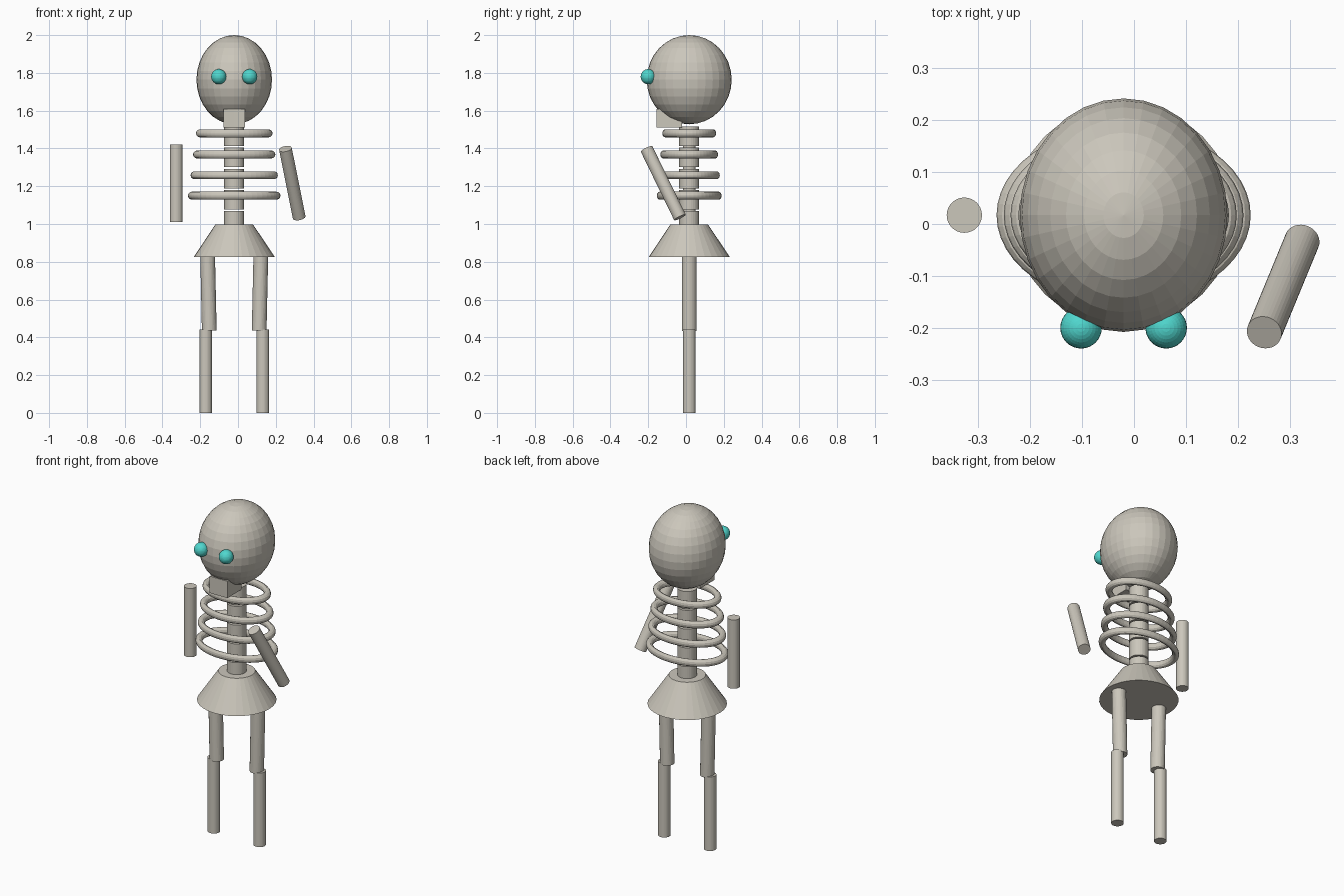
import bpy, math
from mathutils import Vector

if "Cube" in bpy.data.objects:
    bpy.data.objects.remove(bpy.data.objects["Cube"])

CX, CY = -0.02, 0.017   # body axis


def material(name, rgb):
    m = bpy.data.materials.new(name)
    m.diffuse_color = (*rgb, 1)
    m.use_nodes = True
    m.node_tree.nodes["Principled BSDF"].inputs["Base Color"].default_value = m.diffuse_color
    return m


bone = material("bone", (0.60, 0.57, 0.50))
teal = material("teal", (0.08, 0.68, 0.62))


def finish(name, mat, scale=(1, 1, 1)):
    ob = bpy.context.object
    ob.name = name
    ob.scale = scale
    ob.data.materials.append(mat)
    return ob


def ball(name, loc, radii, mat):
    bpy.ops.mesh.primitive_uv_sphere_add(segments=32, ring_count=16, radius=1, location=loc)
    return finish(name, mat, radii)


def rod(name, a, b, r):
    a, b = Vector(a), Vector(b)
    bpy.ops.mesh.primitive_cylinder_add(vertices=32, radius=r, depth=(b - a).length,
                                        location=(a + b) / 2)
    ob = finish(name, bone)
    ob.rotation_euler = (b - a).to_track_quat('Z', 'Y').to_euler()
    return ob


# Head, eyes and jaw
ball("head", (CX, CY, 1.764), (0.2, 0.225, 0.236), bone)
for side in (-1, 1):
    ball("eye", (CX + side * 0.082, -0.2, 1.78), (0.04, 0.04, 0.04), teal)
bpy.ops.mesh.primitive_cube_add(size=1, location=(CX, -0.088, 1.56))
finish("jaw", bone, (0.116, 0.134, 0.10))

# Spine segments
for i in range(5):
    z = 0.965 + i * 0.112
    rod("vertebra", (CX, CY, z), (CX, CY, z + 0.103), 0.053)

# Flattened rib rings, wider towards the bottom
for z, r in ((1.48, 0.203), (1.368, 0.218), (1.258, 0.231), (1.15, 0.245)):
    bpy.ops.mesh.primitive_torus_add(major_segments=48, minor_segments=12,
                                     major_radius=r - 0.021, minor_radius=0.021,
                                     location=(CX, CY, z))
    finish("rib", bone, (1, 0.7, 1))

# Pelvis
bpy.ops.mesh.primitive_cone_add(vertices=32, radius1=0.215, radius2=0.1, depth=0.172,
                                location=(CX, CY, 0.911))
finish("pelvis", bone)

# Legs
for s in (-1, 1):
    rod("thigh", (CX + s * 0.141, CY, 0.84), (CX + s * 0.132, CY, 0.435), 0.039)
    rod("shin", (CX + s * 0.151, CY, 0.442), (CX + s * 0.151, CY, 0), 0.034)

# Arms: one hanging, one tilted forward
rod("left_arm", (-0.327, CY, 1.42), (-0.327, CY, 1.01), 0.034)
rod("right_arm", (0.251, -0.209, 1.398), (0.324, -0.032, 1.035), 0.034)
